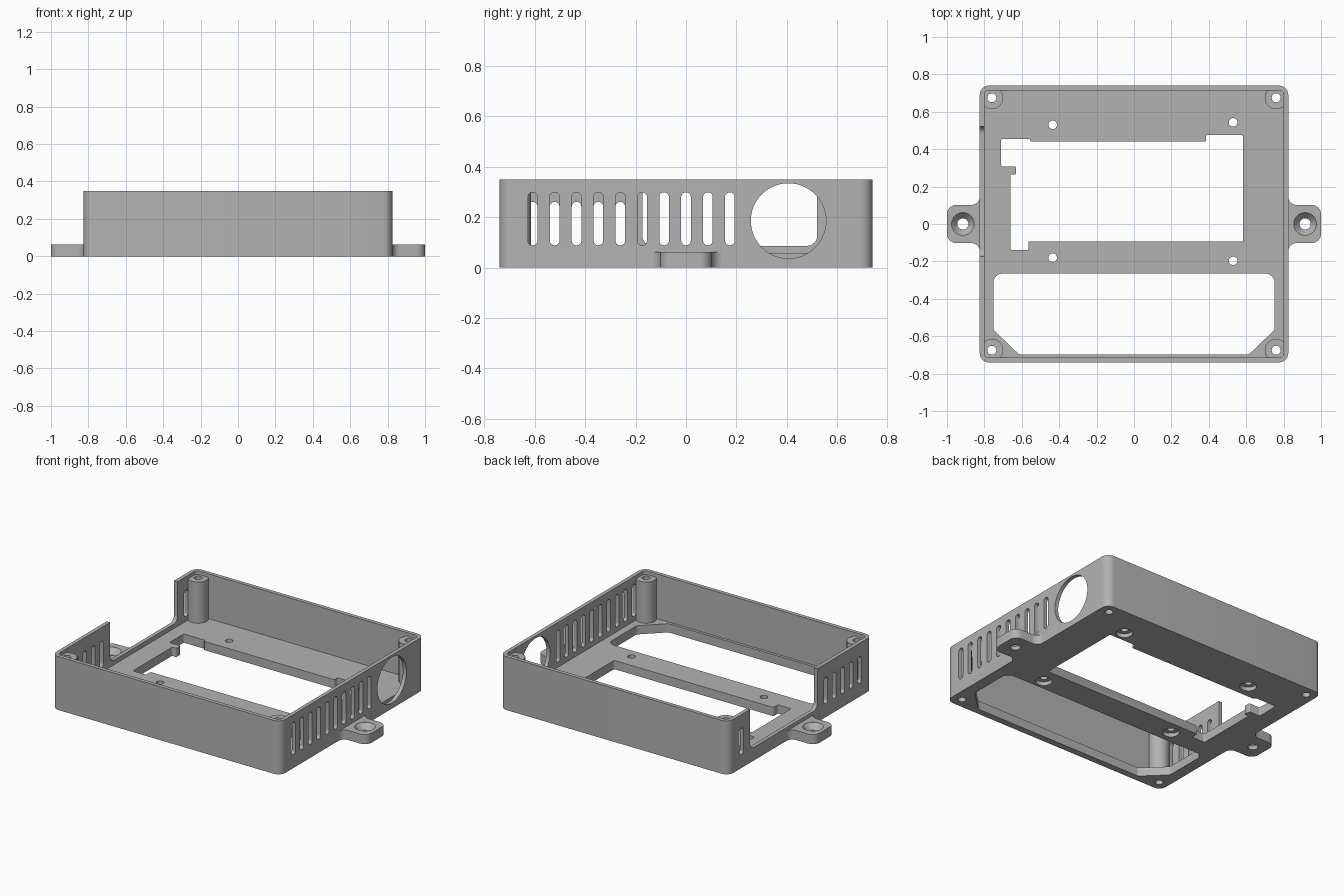
import bpy, bmesh, math
from mathutils import Vector

if "Cube" in bpy.data.objects:
    bpy.data.objects.remove(bpy.data.objects["Cube"])

W, D, H = 0.825, 0.74, 0.348      # half width, half depth, height
WALL, FLOOR = 0.025, 0.057

grey = bpy.data.materials.new("matte grey")
grey.use_nodes = True
colour = (0.45, 0.45, 0.45, 1)
grey.diffuse_color = colour
grey.node_tree.nodes["Principled BSDF"].inputs["Base Color"].default_value = colour


def rounded(points, radii, steps=8):
    """Outline with each corner replaced by a fillet arc."""
    if not isinstance(radii, (list, tuple)):
        radii = [radii] * len(points)
    out, n = [], len(points)
    for i, r in enumerate(radii):
        p = Vector(points[i])
        a = (Vector(points[i - 1]) - p).normalized()
        b = (Vector(points[(i + 1) % n]) - p).normalized()
        if r == 0:
            out.append(p)
            continue
        half = a.angle(b) / 2
        centre = p + (a + b).normalized() * (r / math.sin(half))
        start = p + a * (r / math.tan(half)) - centre
        sweep = start.angle_signed(p + b * (r / math.tan(half)) - centre)
        for k in range(steps + 1):
            t = -sweep * k / steps
            out.append(centre + Vector((start.x * math.cos(t) - start.y * math.sin(t),
                                        start.x * math.sin(t) + start.y * math.cos(t))))
    return out


def rect(x0, x1, y0, y1, r):
    return rounded([(x0, y0), (x1, y0), (x1, y1), (x0, y1)], r)


def circle(x, y, r, n=48):
    return [Vector((x + r * math.cos(math.tau * k / n), y + r * math.sin(math.tau * k / n)))
            for k in range(n)]


def loft(bm, layers, axis="Z"):
    """Closed solid through (outline, height) layers along z or x."""
    rings = []
    for outline, h in layers:
        rings.append([bm.verts.new((p.x, p.y, h) if axis == "Z" else (h, p.x, p.y))
                      for p in outline])
    for low, high in zip(rings, rings[1:]):
        for i in range(len(low)):
            bm.faces.new((low[i - 1], low[i], high[i], high[i - 1]))
    bm.faces.new(rings[0][::-1])
    bm.faces.new(rings[-1])


def make(name, solids, axis="Z"):
    bm = bmesh.new()
    for layers in solids:
        loft(bm, layers, axis)
    bmesh.ops.recalc_face_normals(bm, faces=bm.faces)
    mesh = bpy.data.meshes.new(name)
    bm.to_mesh(mesh)
    bm.free()
    mesh.materials.append(grey)
    obj = bpy.data.objects.new(name, mesh)
    bpy.context.collection.objects.link(obj)
    return obj


def combine(target, tool, operation):
    tool.hide_render = True
    mod = target.modifiers.new(tool.name, "BOOLEAN")
    mod.operation, mod.object, mod.solver = operation, tool, "EXACT"
    bpy.ops.object.select_all(action="DESELECT")
    bpy.context.view_layer.objects.active = target
    target.select_set(True)
    bpy.ops.object.modifier_apply(modifier=mod.name)
    bpy.data.objects.remove(tool)


# Tray: outer block hollowed above the floor
body = make("enclosure_body", [[(rect(-W, W, -D, D, 0.05), 0), (rect(-W, W, -D, D, 0.05), H)]])
inner = rect(-W + WALL, W - WALL, -D + WALL, D - WALL, 0.025)
combine(body, make("cavity", [[(inner, FLOOR), (inner, 1)]]), "DIFFERENCE")

# Corner screw posts
corners = [(sx * 0.76, sy * 0.675) for sx in (-1, 1) for sy in (-1, 1)]
posts = [[(circle(x, y, 0.061), 0.02), (circle(x, y, 0.061), 0.325)] for x, y in corners]
combine(body, make("corner_posts", posts), "UNION")

# Side mounting ears with fillets into the walls
edge = W - 0.0005
ear = rounded([(0.81, -0.17), (edge, -0.17), (edge, -0.102), (1, -0.102),
               (1, 0.102), (edge, 0.102), (edge, 0.17), (0.81, 0.17)],
              [0, 0, 0.045, 0.05, 0.05, 0.045, 0, 0])
ears = []
for side in (-1, 1):
    outline = [Vector((p.x * side, p.y)) for p in ear]
    ears.append([(outline, 0), (outline, 0.062)])
combine(body, make("mounting_ears", ears), "UNION")

# Floor openings: board window and front window
board = rounded([(-0.71, 0.455), (-0.555, 0.455), (-0.555, 0.44), (0.385, 0.44),
                 (0.385, 0.475), (0.583, 0.475), (0.583, -0.093), (-0.565, -0.093),
                 (-0.565, -0.14), (-0.66, -0.14), (-0.66, 0.265), (-0.63, 0.265),
                 (-0.63, 0.308), (-0.71, 0.308)], 0.007, 4)
front = rounded([(-0.752, -0.265), (0.752, -0.265), (0.752, -0.565), (0.615, -0.697),
                 (-0.615, -0.697), (-0.752, -0.565)], [0.05, 0.05, 0.03, 0.03, 0.03, 0.03])
floor_cuts = [[(o, -0.1), (o, 0.2)] for o in (board, front)]

# Post holes, recessed board holes and countersunk ear holes
for x, y in corners:
    floor_cuts.append([(circle(x, y, 0.024), -0.1), (circle(x, y, 0.024), 0.5)])
for x, y in [(-0.435, 0.53), (0.53, 0.543), (-0.435, -0.18), (0.53, -0.197)]:
    floor_cuts.append([(circle(x, y, r), z) for r, z in
                       ((0.05, -0.1), (0.05, 0.025), (0.023, 0.025), (0.023, 0.2))])
for x in (-0.915, 0.915):
    floor_cuts.append([(circle(x, 0, r), z) for r, z in
                       ((0.03, -0.1), (0.03, 0.025), (0.061, 0.0615), (0.061, 0.2))])
combine(body, make("floor_cutters", floor_cuts), "DIFFERENCE")


# Vent slots in both side walls
def slot(i, top, x0, x1):
    y = 0.0868 * i
    outline = rect(y - 0.019, y + 0.019, 0.088, top, 0.0185)
    return [(outline, x0), (outline, x1)]


left_in, right_in = -W + WALL, W - WALL
side_cuts = [slot(i, 0.298, right_in, 0.9) for i in range(-7, 3)]
side_cuts += [slot(i, 0.26, -0.9, left_in) for i in [*range(-7, -2), 7]]

# Round port in one wall, open notch in the other
port = circle(0.406, 0.185, 0.149, 64)
side_cuts.append([(port, right_in), (port, 0.9)])
notch = rounded([(-0.173, 0.086), (0.52, 0.086), (0.52, 0.5), (-0.173, 0.5)],
                [0.04, 0.04, 0, 0])
side_cuts.append([(notch, -0.9), (notch, left_in)])
combine(body, make("side_cutters", side_cuts, "X"), "DIFFERENCE")

# Smooth curves, sharp edges
bpy.ops.object.select_all(action="DESELECT")
body.select_set(True)
bpy.context.view_layer.objects.active = body
bpy.ops.object.shade_smooth_by_angle(angle=math.radians(30))
